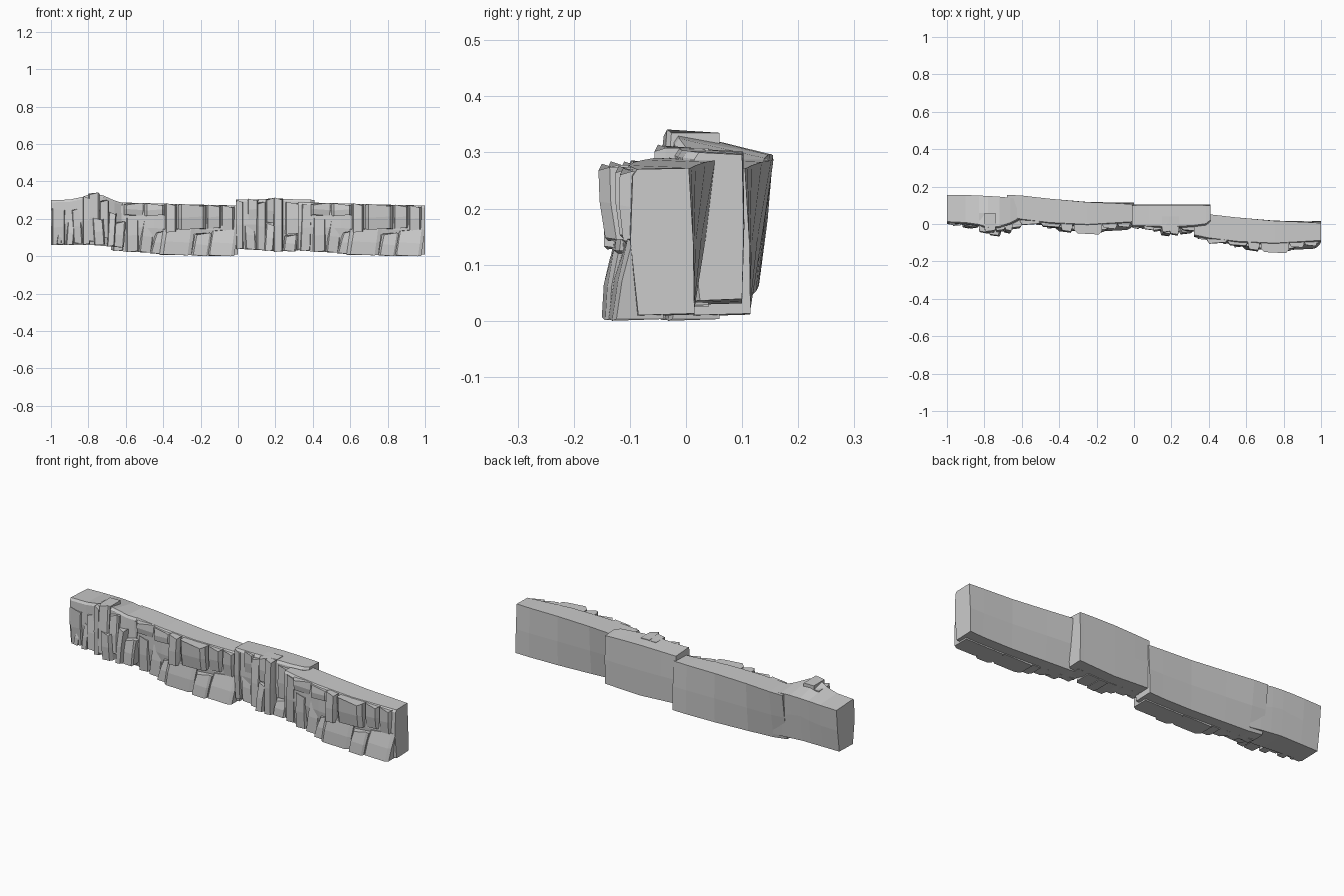
import bpy, bmesh


def finish(bm, name):
    bmesh.ops.recalc_face_normals(bm, faces=bm.faces)
    me = bpy.data.meshes.new(name)
    bm.to_mesh(me)
    bm.free()
    ob = bpy.data.objects.new(name, me)
    bpy.context.collection.objects.link(ob)
    return ob


def body(name, stations, off):
    """Loft a wall core. Station: x, front y low/top, back y low/top, z low, z top front/back."""
    bm = bmesh.new()
    rings = []
    for x, fl, ft, bl, bt, zl, zf, zb in stations:
        zm = (zl + zf) / 2
        pts = [(fl, zl), (min(fl, ft) - .004, zm), (ft, zf - .012), (ft + .008, zf),
               (bt, zb), ((bl + bt) / 2 + .003, zm), (bl, zl + .003)]
        rings.append([bm.verts.new((x + off[0], y + off[1], z)) for y, z in pts])
    for a, b in zip(rings, rings[1:]):
        for i in range(len(a)):
            j = (i + 1) % len(a)
            bm.faces.new((a[i], a[j], b[j], b[i]))
    bm.faces.new(rings[0])
    bm.faces.new(rings[-1])
    finish(bm, name)


def rocks(name, blocks, back, off):
    """Chiselled blocks. Block: x0, x1, z0, z1, front y low/top, sideways lean."""
    bm = bmesh.new()
    for k, (x0, x1, z0, z1, yl, yt, lean) in enumerate(blocks):
        tilt = .006 if k % 2 else -.006
        ch = .12 * (x1 - x0)
        rows = []
        for z, y, s in ((z0, yl, 0), ((z0 + z1) / 2, (yl + yt) / 2 - .004, .5), (z1, yt, 1)):
            d = lean * s
            t = tilt * (1 if s == 1 else -.5)
            pts = [(x0 + d, back, z), (x0 + d, y + .018, z), (x0 + ch + d, y, z - t),
                   (x1 - ch + d, y + tilt, z + t), (x1 + d, y + .014, z), (x1 + d, back, z)]
            rows.append([bm.verts.new((px + off[0], py + off[1], pz)) for px, py, pz in pts])
        for a, b in zip(rows, rows[1:]):
            for i in range(6):
                j = (i + 1) % 6
                bm.faces.new((a[i], a[j], b[j], b[i]))
        bm.faces.new(rows[0])
        bm.faces.new(rows[-1])
    finish(bm, name)


# Left end cliff with a raised crest
left_body = [
    (-1.00, .015, .005, .130, .155, .060, .300, .293),
    (-0.90, .010, .000, .130, .155, .060, .303, .295),
    (-0.83, .005, -.010, .130, .152, .060, .318, .297),
    (-0.78, .000, -.025, .130, .150, .060, .338, .297),
    (-0.72, .000, -.020, .128, .146, .055, .325, .296),
    (-0.66, .020, .000, .125, .140, .050, .298, .290),
    (-0.60, .045, .030, .120, .135, .045, .280, .280),
]
left_rocks = [
    (-1.00, -.92, .062, .25, .005, -.002, .00),
    (-.97, -.945, .065, .14, -.012, .000, .01),
    (-.92, -.88, .062, .19, -.018, -.006, .01),
    (-.88, -.83, .070, .25, -.025, -.012, -.01),
    (-.83, -.79, .065, .315, -.040, -.038, .00),
    (-.80, -.74, .080, .335, -.052, -.040, .00),
    (-.77, -.71, .062, .20, -.058, -.055, -.01),
    (-.74, -.69, .100, .295, -.045, -.035, .00),
    (-.70, -.66, .055, .23, -.045, -.030, .01),
    (-.67, -.61, .050, .18, -.030, -.020, .01),
]

# Long cliff, used twice
long_body = [
    (-.68, .045, .035, .115, .156, .035, .290, .288),
    (-.60, .030, .018, .115, .152, .025, .287, .286),
    (-.45, .010, .000, .115, .135, .018, .283, .283),
    (-.25, .000, -.010, .113, .117, .010, .277, .277),
    (-.08, .010, .000, .113, .110, .008, .272, .273),
    (0.00, .015, .005, .115, .105, .010, .270, .272),
]
long_rocks = [
    (-.67, -.61, .030, .275, .030, .020, .01),
    (-.61, -.50, .220, .280, .000, -.004, .00),
    (-.60, -.53, .025, .200, .010, .008, .00),
    (-.53, -.46, .022, .190, -.006, .002, .02),
    (-.50, -.39, .218, .278, -.012, -.010, .00),
    (-.47, -.40, .015, .130, -.025, -.012, .03),
    (-.39, -.33, .130, .278, -.040, -.034, .00),
    (-.42, -.25, .008, .145, -.040, -.030, .02),
    (-.32, -.17, .145, .274, -.038, -.050, .00),
    (-.25, -.16, .004, .120, -.050, -.035, .02),
    (-.17, -.09, .150, .270, -.012, -.020, .00),
    (-.17, -.02, .003, .140, -.038, -.010, .02),
    (-.09, -.02, .140, .266, -.006, -.012, .00),
]

# Middle cliff
mid_body = [
    (-.01, -.005, -.015, .100, .100, .040, .304, .298),
    (.08, -.005, -.018, .100, .101, .035, .304, .300),
    (.20, -.010, -.022, .100, .102, .028, .308, .302),
    (.32, -.005, -.015, .100, .101, .032, .304, .300),
    (.385, .005, -.006, .100, .100, .035, .303, .298),
    (.41, .025, .015, .100, .100, .036, .300, .296),
]
mid_rocks = [
    (-.01, .03, .040, .295, -.014, -.020, .00),
    (.04, .10, .038, .190, -.026, -.018, -.01),
    (.05, .11, .200, .302, -.022, -.026, .00),
    (.10, .15, .034, .285, -.042, -.034, .00),
    (.14, .19, .030, .170, -.060, -.046, .01),
    (.15, .20, .180, .306, -.040, -.044, .00),
    (.19, .24, .025, .308, -.055, -.050, .00),
    (.24, .31, .028, .110, -.056, -.044, .01),
    (.25, .33, .120, .285, -.032, -.030, .00),
    (.31, .37, .034, .220, -.025, -.018, .00),
]

body("left_cliff_wall", left_body, (0, 0))
rocks("left_cliff_rocks", left_rocks, .06, (0, 0))
body("middle_cliff_wall", mid_body, (0, 0))
rocks("middle_cliff_rocks", mid_rocks, .04, (0, 0))
for side, off in (("inner", (0, 0)), ("right", (1.0, -.1))):
    body(side + "_long_cliff_wall", long_body, off)
    rocks(side + "_long_cliff_rocks", long_rocks, .06, off)
